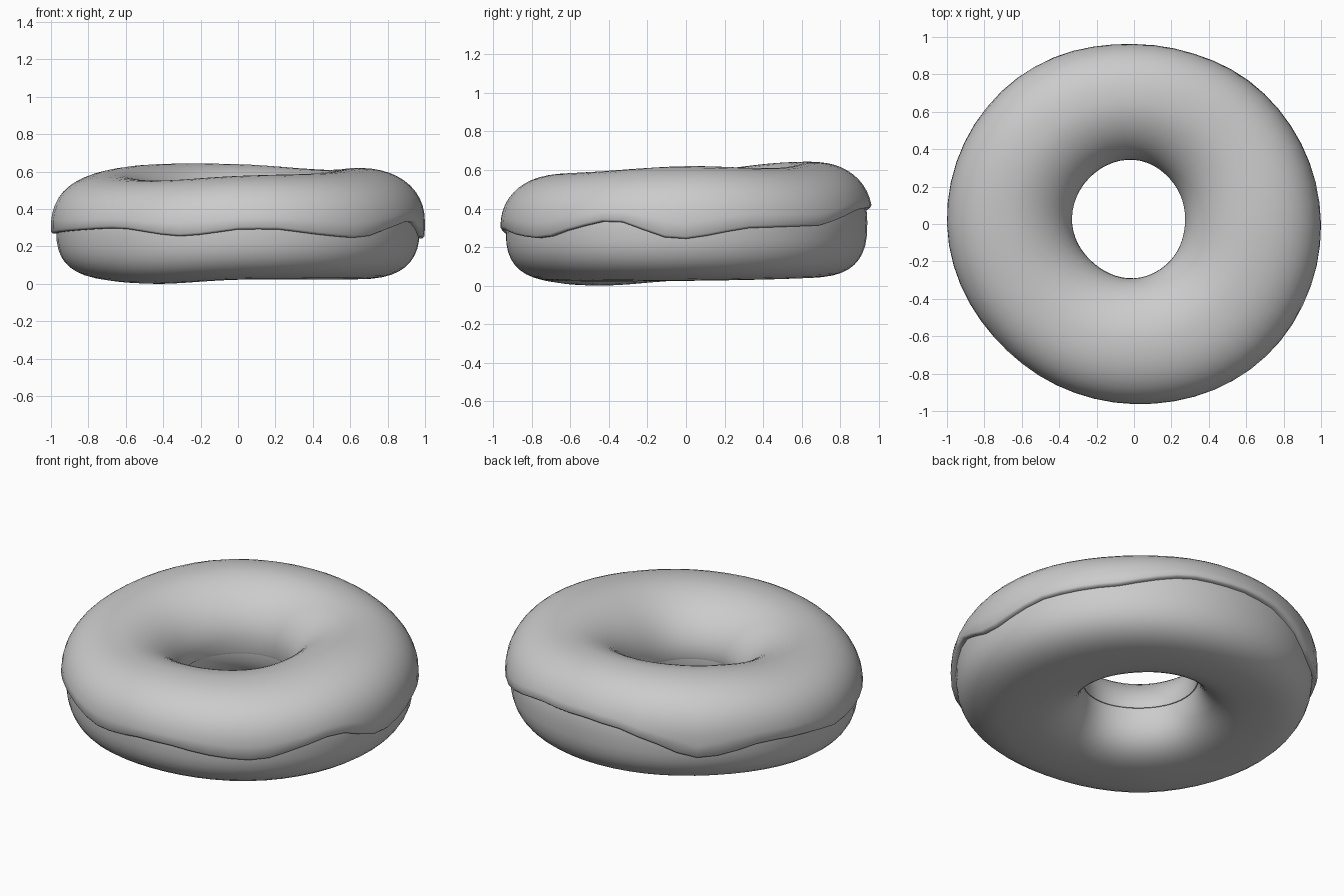
import bpy, bmesh
from math import sin, cos, pi, asin, copysign, degrees

if "Cube" in bpy.data.objects:
    bpy.data.objects.remove(bpy.data.objects["Cube"])

SEG = 56      # steps round the ring

# Values every 45 degrees, anticlockwise from +x
OUTER = [1.0, .985, .969, 1.003, 1.0, .96, .963, 1.0]
HOLE = [.272, .302, .343, .343, .33, .30, .29, .275]
TOP = [.62, .61, .64, .637, .585, .552, .577, .592]
BOTTOM = [.025, .033, .045, .06, .03, .0, .022, .022]
# Dripping lower edge of the icing: (angle, height)
DRIP = [(0, .255), (6, .27), (18, .31), (46, .325), (55, .36), (68, .41), (90, .42),
        (103, .405), (116, .345), (126, .275), (132, .272), (150, .335), (169, .31),
        (180, .28), (209, .30), (224, .31), (232, .305), (249, .265), (258, .275),
        (270, .303), (282, .305), (299, .27), (312, .255), (323, .305), (334, .345),
        (342, .34), (352, .265), (360, .255)]
INNER_EDGE = .28


def around(vals, a):
    """Smooth periodic interpolation."""
    n = len(vals)
    t = a / (2 * pi) * n
    i = int(t)
    f = t - i
    p, q, r, s = (vals[(i + k) % n] for k in (-1, 0, 1, 2))
    return q + .5 * f * (r - p + f * (2 * p - 5 * q + 4 * r - s + f * (3 * (q - r) + s - p)))


def drip_height(a):
    d = degrees(a)
    for (a0, z0), (a1, z1) in zip(DRIP, DRIP[1:]):
        if d <= a1:
            return z0 + (z1 - z0) * (d - a0) / (a1 - a0)
    return DRIP[0][1]


def exponent(c, s):
    """Roundness per quarter: soft top, fuller underside."""
    if s >= 0:
        return 2.25 if c >= 0 else 1.9
    return 2.7


def section(a, inset, inner_inset):
    ro, ri = around(OUTER, a) - inset, around(HOLE, a) + inner_inset
    zt, zb = around(TOP, a) - inset, around(BOTTOM, a)
    return (ro + ri) / 2, (ro - ri) / 2, (zt + zb) / 2, (zt - zb) / 2


def point(a, phi, inset, inner_inset):
    rc, rw, zc, zh = section(a, inset, inner_inset)
    c, s = cos(phi), sin(phi)
    e = 2 / exponent(c, s)
    r = rc + rw * copysign(abs(c) ** e, c)
    return (r * cos(a), r * sin(a), zc + zh * copysign(abs(s) ** e, s))


def edge_phi(a, z, inset, side):
    _, _, zc, zh = section(a, inset, 0)
    s = (z - zc) / zh
    return asin(copysign(abs(s) ** (exponent(side, s) / 2), s))


def make_ring(name, loops):
    """Join closed cross-section loops into a ring."""
    bm = bmesh.new()
    rows = [[bm.verts.new(p) for p in loop] for loop in loops]
    m = len(rows[0])
    for i in range(len(rows)):
        u, v = rows[i], rows[(i + 1) % len(rows)]
        for j in range(m):
            k = (j + 1) % m
            bm.faces.new((u[j], v[j], v[k], u[k]))
    bmesh.ops.recalc_face_normals(bm, faces=bm.faces)
    me = bpy.data.meshes.new(name)
    bm.to_mesh(me)
    bm.free()
    ob = bpy.data.objects.new(name, me)
    bpy.context.collection.objects.link(ob)
    bpy.ops.object.select_all(action='DESELECT')
    ob.select_set(True)
    bpy.context.view_layer.objects.active = ob
    bpy.ops.object.shade_smooth_by_angle(angle=1.0)
    return ob


angles = [2 * pi * i / SEG for i in range(SEG)]

# Dough ring
make_ring("dough", [[point(a, 2 * pi * j / 40, .028, .008) for j in range(40)] for a in angles])

# Icing: outer sheet over the top, rounded lips, inner sheet back under
N = 24


def icing_loop(a):
    def sheet(inset, inner_inset, lift):
        p0 = edge_phi(a, drip_height(a) + lift, inset, 1)
        p1 = pi - edge_phi(a, INNER_EDGE + lift, inset, -1)
        return [point(a, p0 + (p1 - p0) * j / N, inset, inner_inset) for j in range(N + 1)]
    lip = sheet(.01, .003, -.012)
    return sheet(0, 0, 0) + [lip[-1]] + sheet(.032, .012, -.012)[::-1] + [lip[0]]


make_ring("icing", [icing_loop(a) for a in angles])
